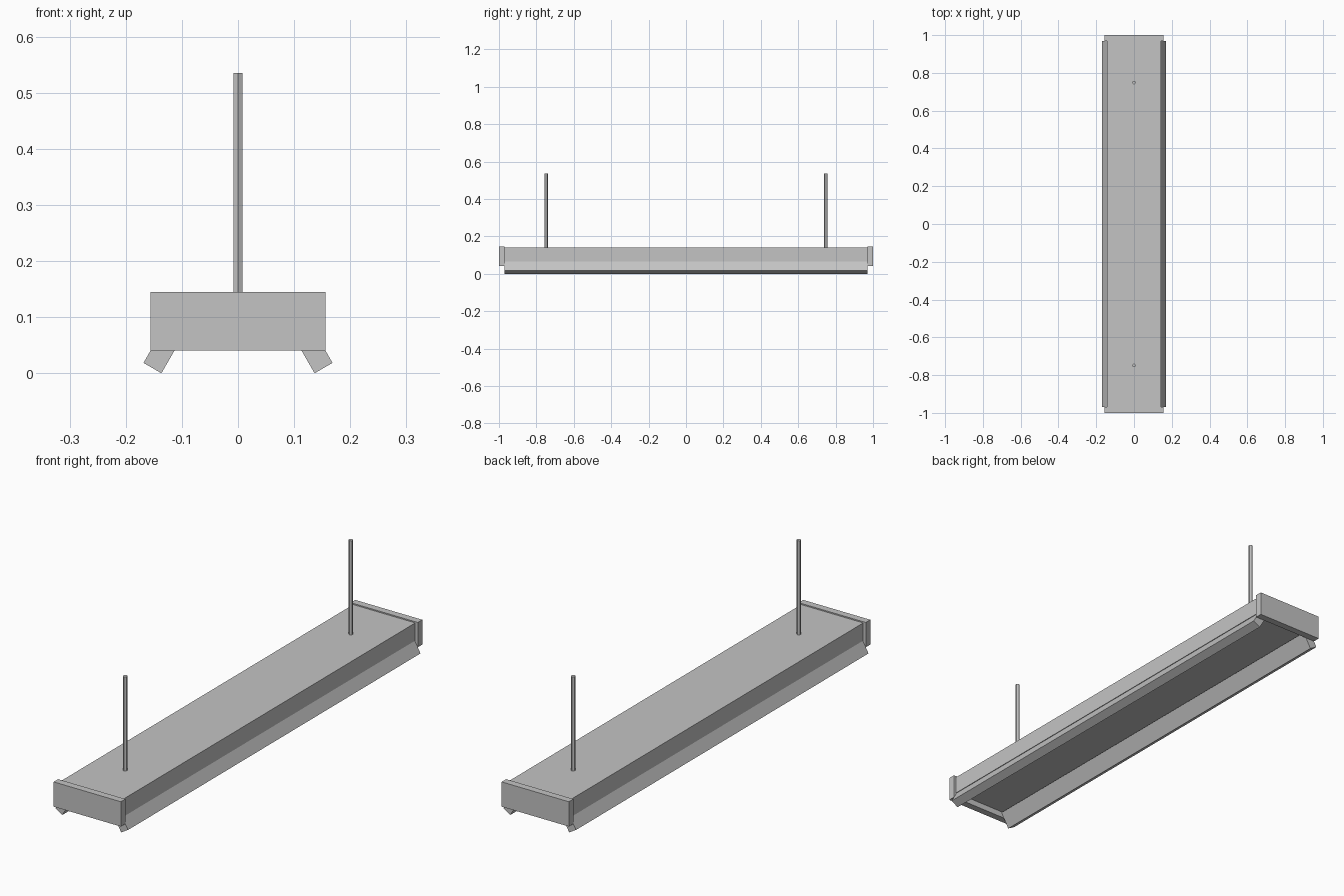
import bpy, math
from mathutils import Vector

if "Cube" in bpy.data.objects:
    bpy.data.objects.remove(bpy.data.objects["Cube"])

grey = bpy.data.materials.new("light grey metal")
grey.diffuse_color = (0.55, 0.55, 0.55, 1)
grey.use_nodes = True
grey.node_tree.nodes["Principled BSDF"].inputs["Base Color"].default_value = grey.diffuse_color


def extrude_y(name, profile, y0, y1):
    """Solid prism from an x/z profile, running from y0 to y1."""
    n = len(profile)
    verts = [(x, y, z) for y in (y0, y1) for x, z in profile]
    faces = [list(range(n)), list(range(2 * n - 1, n - 1, -1))]
    faces += [[i, i + n, (i + 1) % n + n, (i + 1) % n] for i in range(n)]
    mesh = bpy.data.meshes.new(name)
    mesh.from_pydata(verts, [], faces)
    mesh.materials.append(grey)
    obj = bpy.data.objects.new(name, mesh)
    bpy.context.collection.objects.link(obj)
    return obj


def rect(half_width, z0, z1):
    return [(-half_width, z0), (half_width, z0), (half_width, z1), (-half_width, z1)]


# Long housing
extrude_y("housing", rect(0.144, 0.066, 0.14), -0.97, 0.97)

# End caps, slightly larger than the housing
extrude_y("front_end_cap", rect(0.156, 0.041, 0.145), -1.0, -0.97)
extrude_y("back_end_cap", rect(0.156, 0.041, 0.145), 0.97, 1.0)

# Splayed side rails, tilted 30 degrees from vertical
low_in, low_out = Vector((0.1365, 0.0)), Vector((0.1685, 0.0185))
up = Vector((-0.5, math.sqrt(0.75))) * 0.072
rail = [low_in, low_out, low_out + up, low_in + up]
extrude_y("right_rail", [(p.x, p.y) for p in rail], -0.97, 0.97)
extrude_y("left_rail", [(-p.x, p.y) for p in reversed(rail)], -0.97, 0.97)

# Six-sided hanging rods
for name, y in (("front_rod", -0.748), ("back_rod", 0.748)):
    bpy.ops.mesh.primitive_cylinder_add(vertices=6, radius=0.0093, depth=0.405,
                                        location=(0, y, 0.3325))
    rod = bpy.context.object
    rod.name = name
    rod.data.materials.append(grey)
